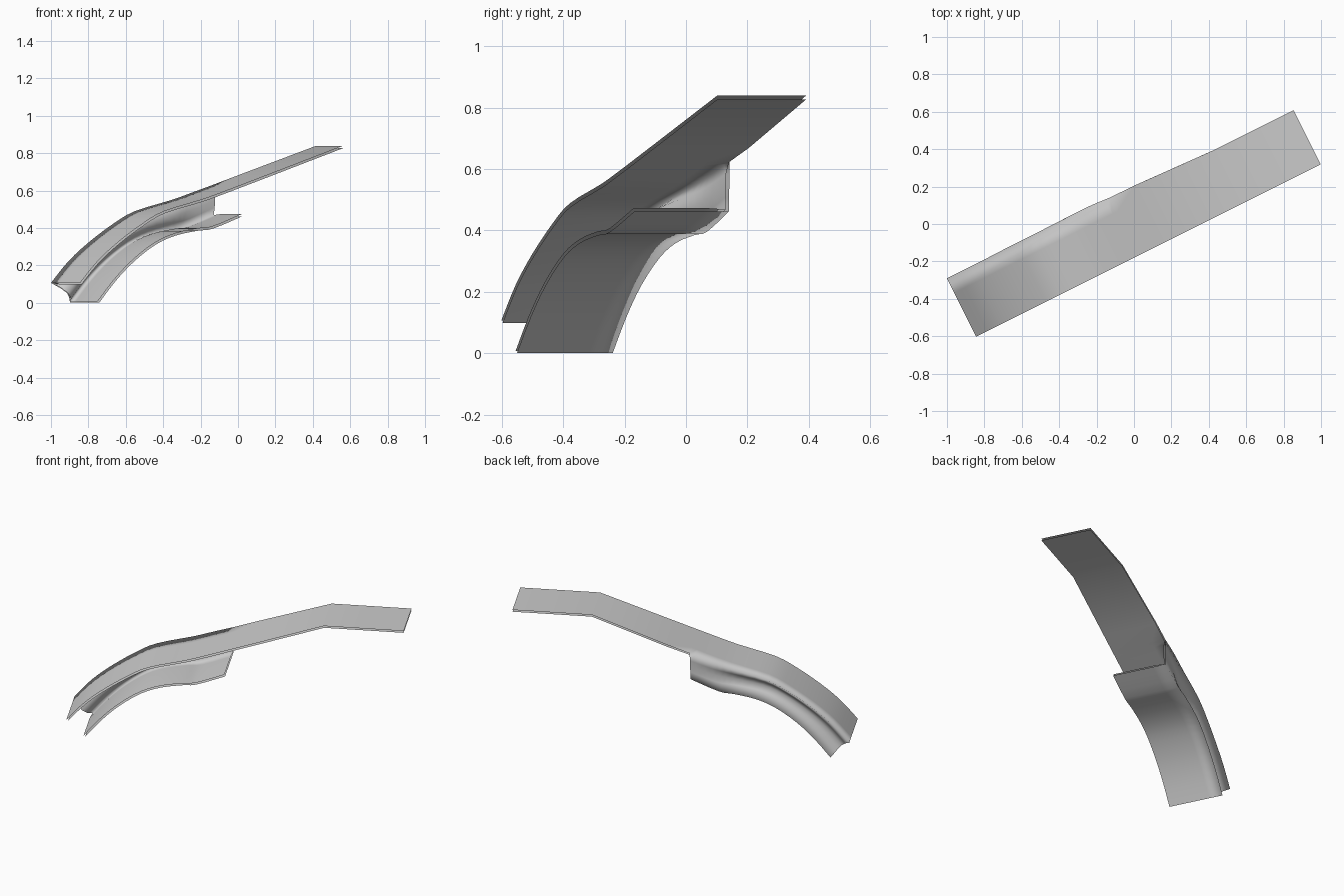
import bpy, bmesh, math
from mathutils import Vector

if "Cube" in bpy.data.objects:
    bpy.data.objects.remove(bpy.data.objects["Cube"])

ANGLE = math.atan(0.5)                       # plan direction of the strip
U = Vector((math.cos(ANGLE), math.sin(ANGLE), 0))
V = Vector((-U.y, U.x, 0))
FRONT, INNER = -0.161, 0.10                  # across-strip positions

# Stations: top u, top z, bottom u, bottom z, back edge v, groove depth
STATIONS = [
    (-1.024, 0.106, -0.910, 0.000, 0.188, 0.075),
    (-0.920, 0.222, -0.810, 0.118, 0.188, 0.075),
    (-0.796, 0.325, -0.700, 0.222, 0.188, 0.075),
    (-0.650, 0.423, -0.570, 0.312, 0.190, 0.075),
    (-0.523, 0.489, -0.450, 0.360, 0.190, 0.070),
    (-0.300, 0.550, -0.320, 0.385, 0.192, 0.045),
    (-0.170, 0.592, -0.230, 0.396, 0.192, 0.020),
    (-0.050, 0.633, -0.055, 0.462, 0.184, 0.000),
]
# Single top strip beyond the channel: u, z, back edge v
TAIL = [(0.09, 0.681, 0.183), (0.548, 0.839, 0.163), (1.035, 0.839, 0.163)]


def catmull(p0, p1, p2, p3, t):
    return [0.5 * (2*b + (c-a)*t + (2*a-5*b+4*c-d)*t*t + (3*b-a-3*c+d)*t**3)
            for a, b, c, d in zip(p0, p1, p2, p3)]


def densify(pts, n):
    out = []
    for i in range(len(pts) - 1):
        q = [pts[max(0, min(len(pts) - 1, i + k))] for k in (-1, 0, 1, 2)]
        out += [catmull(*q, s / n) for s in range(n)]
    return out + [pts[-1]]


def place(u, v, z):
    return U * u + V * v + Vector((0, 0, z))


bm = bmesh.new()


def skin(a, b):
    for j in range(min(len(a), len(b)) - 1):
        bm.faces.new((a[j], b[j], b[j + 1], a[j + 1]))


# Channel: top flange, grooved spine, bottom flange
rows = []
for tu, tz, bu, bz, back, groove in densify(STATIONS, 3):
    sect = [(FRONT, 0), (INNER, 0), (back, 0),
            (back - groove * 0.7, 0.28), (back - groove, 0.5), (back - groove * 0.7, 0.72),
            (back, 1), (INNER, 1), (FRONT, 1)]
    rows.append([bm.verts.new(place(tu + (bu - tu) * t, v, tz + (bz - tz) * t))
                 for v, t in sect])

# Straight top strip with level end
for u, z, back in TAIL:
    rows.append([bm.verts.new(place(u, v, z)) for v in (FRONT, INNER, back)])

for a, b in zip(rows, rows[1:]):
    skin(a, b)

mesh = bpy.data.meshes.new("channel_strip")
bm.to_mesh(mesh)
bm.free()
for p in mesh.polygons:
    p.use_smooth = True
obj = bpy.data.objects.new("channel_strip", mesh)
bpy.context.collection.objects.link(obj)

# Double skin with open edges
sol = obj.modifiers.new("double_skin", 'SOLIDIFY')
sol.thickness = 0.012
sol.offset = -1
sol.use_rim = False

mat = bpy.data.materials.new("light_grey")
mat.diffuse_color = (0.6, 0.6, 0.6, 1)
mat.use_nodes = True
mat.node_tree.nodes["Principled BSDF"].inputs["Base Color"].default_value = mat.diffuse_color
mesh.materials.append(mat)
